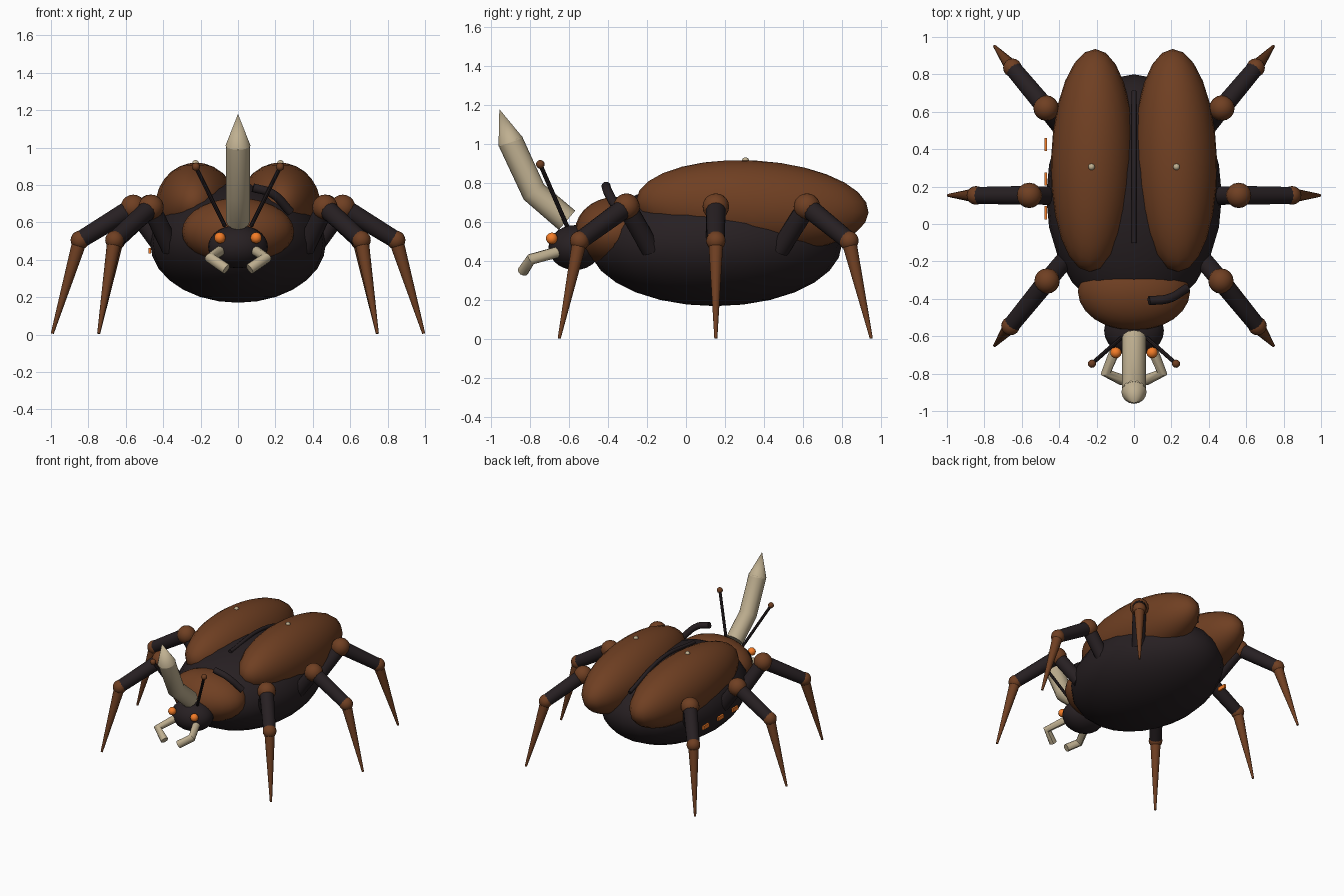
import bpy
from math import radians
from mathutils import Vector

if "Cube" in bpy.data.objects:
    bpy.data.objects.remove(bpy.data.objects["Cube"])


def material(name, rgb):
    m = bpy.data.materials.new(name)
    m.diffuse_color = (*rgb, 1)
    m.use_nodes = True
    m.node_tree.nodes["Principled BSDF"].inputs["Base Color"].default_value = m.diffuse_color
    return m


BROWN = material("brown_shell", (0.16, 0.05, 0.016))
DARK = material("dark_body", (0.02, 0.014, 0.016))
TAN = material("tan_horn", (0.52, 0.43, 0.28))
ORANGE = material("orange_glow", (0.9, 0.2, 0.02))


def finish(name, mat, angle=40):
    o = bpy.context.object
    o.name = name
    o.data.materials.append(mat)
    bpy.ops.object.shade_smooth_by_angle(angle=radians(angle))
    return o


def ball(name, loc, size, mat, rot=(0, 0, 0), seg=24, rings=14):
    bpy.ops.mesh.primitive_uv_sphere_add(segments=seg, ring_count=rings, radius=1,
                                         location=loc, rotation=[radians(a) for a in rot])
    bpy.context.object.scale = size if isinstance(size, tuple) else (size,) * 3
    return finish(name, mat)


def rod(name, a, b, r1, r2, mat, sides=14):
    a, b = Vector(a), Vector(b)
    d = b - a
    bpy.ops.mesh.primitive_cone_add(vertices=sides, radius1=r1, radius2=r2, depth=d.length,
                                    location=(a + b) / 2,
                                    rotation=d.to_track_quat('Z', 'Y').to_euler())
    return finish(name, mat)


def tube(name, pts, r, mat, smooth=False, res=3):
    c = bpy.data.curves.new(name, 'CURVE')
    c.dimensions = '3D'
    c.bevel_depth, c.bevel_resolution, c.use_fill_caps = r, res, True
    if smooth:
        s = c.splines.new('BEZIER')
        s.bezier_points.add(len(pts) - 1)
        for p, co in zip(s.bezier_points, pts):
            p.co = co
            p.handle_left_type = p.handle_right_type = 'AUTO'
        s.resolution_u = 6
    else:
        s = c.splines.new('POLY')
        s.points.add(len(pts) - 1)
        for p, co in zip(s.points, pts):
            p.co = (*co, 1)
    o = bpy.data.objects.new(name, c)
    bpy.context.collection.objects.link(o)
    bpy.ops.object.select_all(action='DESELECT')
    o.select_set(True)
    bpy.context.view_layer.objects.active = o
    bpy.ops.object.convert(target='MESH')
    return finish(name, mat)


# Body, neck shield and head
ball("abdomen", (0, 0.15, 0.49), (0.47, 0.65, 0.32), DARK)
ball("neck_shield", (0, -0.36, 0.55), (0.3, 0.21, 0.18), BROWN)
ball("head", (0, -0.57, 0.47), (0.16, 0.135, 0.115), DARK)

# Horn with pointed tip
tube("horn", [(0, -0.61, 0.61), (0, -0.78, 0.755), (0, -0.90, 1.015)], 0.065, TAN, res=4)
rod("horn_tip", (0, -0.898, 1.01), (0, -0.957, 1.18), 0.067, 0, TAN, 16)

# Seam between the wing cases and the scar on the shield
tube("wing_seam", [(0, -0.1, 0.79), (0, 0.3, 0.82), (0, 0.71, 0.7)], 0.014, DARK, True)
tube("shield_scar", [(0.08, -0.41, 0.785), (0.18, -0.4, 0.755), (0.28, -0.345, 0.655)],
     0.024, DARK, True)

# Small marks along the left flank
for i, y in enumerate((0.06, 0.24, 0.425)):
    bpy.ops.mesh.primitive_cube_add(size=1, location=(-0.472, y, 0.447))
    bpy.context.object.scale = (0.014, 0.07, 0.03)
    finish(f"flank_mark_{i + 1}", ORANGE)

# Leg joints for the right side: base, hip, knee, foot
LEGS = {
    "front": [(0.36, -0.18, 0.46), (0.465, -0.305, 0.68), (0.66, -0.545, 0.505), (0.745, -0.65, 0.005)],
    "middle": [(0.40, 0.15, 0.46), (0.56, 0.153, 0.68), (0.845, 0.153, 0.505), (0.993, 0.153, 0.005)],
    "rear": [(0.36, 0.48, 0.46), (0.47, 0.62, 0.68), (0.65, 0.835, 0.505), (0.745, 0.95, 0.005)],
}

for side, s in (("right", 1), ("left", -1)):
    def m(p):
        return (s * p[0], p[1], p[2])

    # Wing case and its spot
    ball(f"{side}_wing_case", m((0.222, 0.34, 0.68)), (0.222, 0.597, 0.237), BROWN,
         (-3, 0, 1.5 * s))
    ball(f"{side}_wing_spot", m((0.227, 0.305, 0.915)), 0.018, TAN, seg=12, rings=8)

    # Eye, antenna and mandible
    ball(f"{side}_eye", m((0.097, -0.688, 0.517)), 0.03, ORANGE, seg=16, rings=10)
    rod(f"{side}_antenna", m((0.07, -0.61, 0.58)), m((0.225, -0.747, 0.895)), 0.011, 0.011, DARK, 8)
    ball(f"{side}_antenna_tip", m((0.225, -0.747, 0.897)), 0.022, BROWN, seg=12, rings=8)
    tube(f"{side}_mandible", [m((0.09, -0.65, 0.45)), m((0.15, -0.795, 0.41)),
                              m((0.062, -0.835, 0.35))], 0.029, TAN)

    # Legs
    for leg, pts in LEGS.items():
        base, hip, knee, foot = map(m, pts)
        n = f"{side}_{leg}_leg"
        rod(n + "_base", base, hip, 0.05, 0.05, DARK)
        ball(n + "_hip", hip, 0.068, BROWN, seg=16, rings=10)
        rod(n + "_thigh", hip, knee, 0.052, 0.046, DARK)
        ball(n + "_knee", knee, 0.05, BROWN, seg=16, rings=10)
        rod(n + "_shin", knee, foot, 0.039, 0.008, BROWN)
